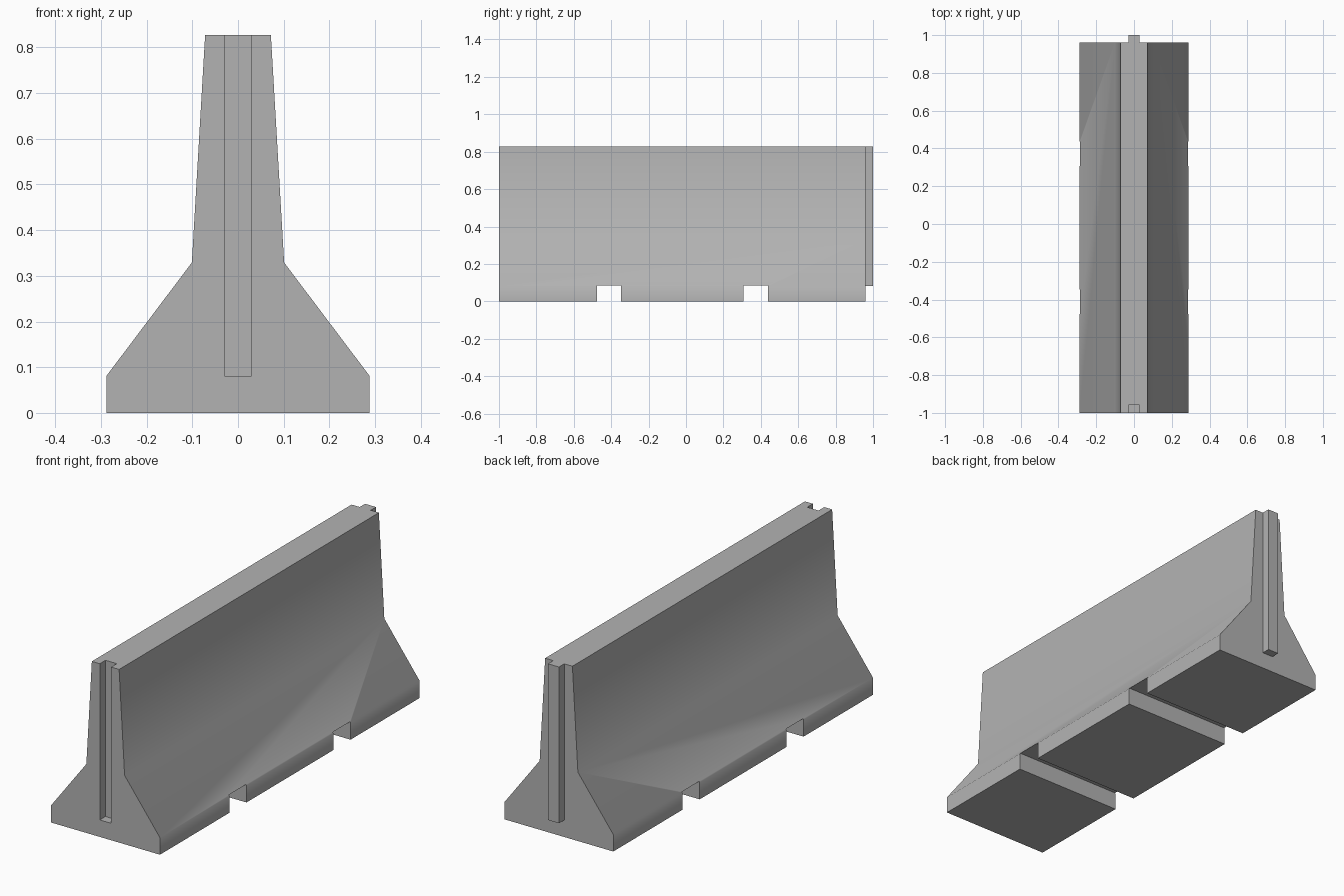
import bpy, bmesh, math

if "Cube" in bpy.data.objects:
    bpy.data.objects.remove(bpy.data.objects["Cube"])

STEP, TOP = 0.081, 0.827
SLOT_TOP = 0.085
BACK = 0.96

# Mid grey concrete
concrete = bpy.data.materials.new("concrete")
concrete.diffuse_color = (0.45, 0.45, 0.45, 1)
concrete.use_nodes = True
concrete.node_tree.nodes["Principled BSDF"].inputs["Base Color"].default_value = concrete.diffuse_color


def prism(name, half_profile, y0, y1):
    """Mirror a half profile of (x, z) points in x and extrude it along y."""
    pts = half_profile + [(-x, z) for x, z in reversed(half_profile)]
    bm = bmesh.new()
    face = bm.faces.new([bm.verts.new((x, y0, z)) for x, z in pts])
    ext = bmesh.ops.extrude_face_region(bm, geom=[face])
    verts = [v for v in ext["geom"] if isinstance(v, bmesh.types.BMVert)]
    bmesh.ops.translate(bm, verts=verts, vec=(0, y1 - y0, 0))
    # The start cap is kept by the extrusion only when it is a lone face
    bmesh.ops.recalc_face_normals(bm, faces=bm.faces)
    mesh = bpy.data.meshes.new(name)
    bm.to_mesh(mesh)
    bm.free()
    mesh.materials.append(concrete)
    obj = bpy.data.objects.new(name, mesh)
    bpy.context.collection.objects.link(obj)
    return obj


def box(name, half_x, y0, y1, z0, z1):
    return prism(name, [(half_x, z0), (half_x, z1)], y0, y1)


# Barrier body: wide foot, sloped skirt, tapered wall
body = prism("barrier_body",
             [(0.288, 0), (0.288, STEP), (0.101, 0.329), (0.072, TOP)], -1, BACK)

# Front groove and two lifting slots under the foot
cutters = [box("groove_cutter", 0.03, -1.1, -0.957, STEP, TOP + 0.1)]
for y0, y1 in ((-0.476, -0.347), (0.308, 0.438)):
    cutters.append(box("slot_cutter", 0.4, y0, y1, -0.1, SLOT_TOP))

bpy.context.view_layer.objects.active = body
body.select_set(True)
for cutter in cutters:
    cutter.hide_render = True
    mod = body.modifiers.new("cut", 'BOOLEAN')
    mod.operation = 'DIFFERENCE'
    mod.solver = 'EXACT'
    mod.object = cutter
    bpy.ops.object.modifier_apply(modifier=mod.name)
    bpy.data.objects.remove(cutter)

# Soft shading across the skirt bends, hard edges elsewhere
bpy.ops.object.shade_smooth_by_angle(angle=math.radians(40))

# Back tongue that fits the next barrier's groove
box("connecting_tongue", 0.029, BACK, 1, STEP, TOP)
